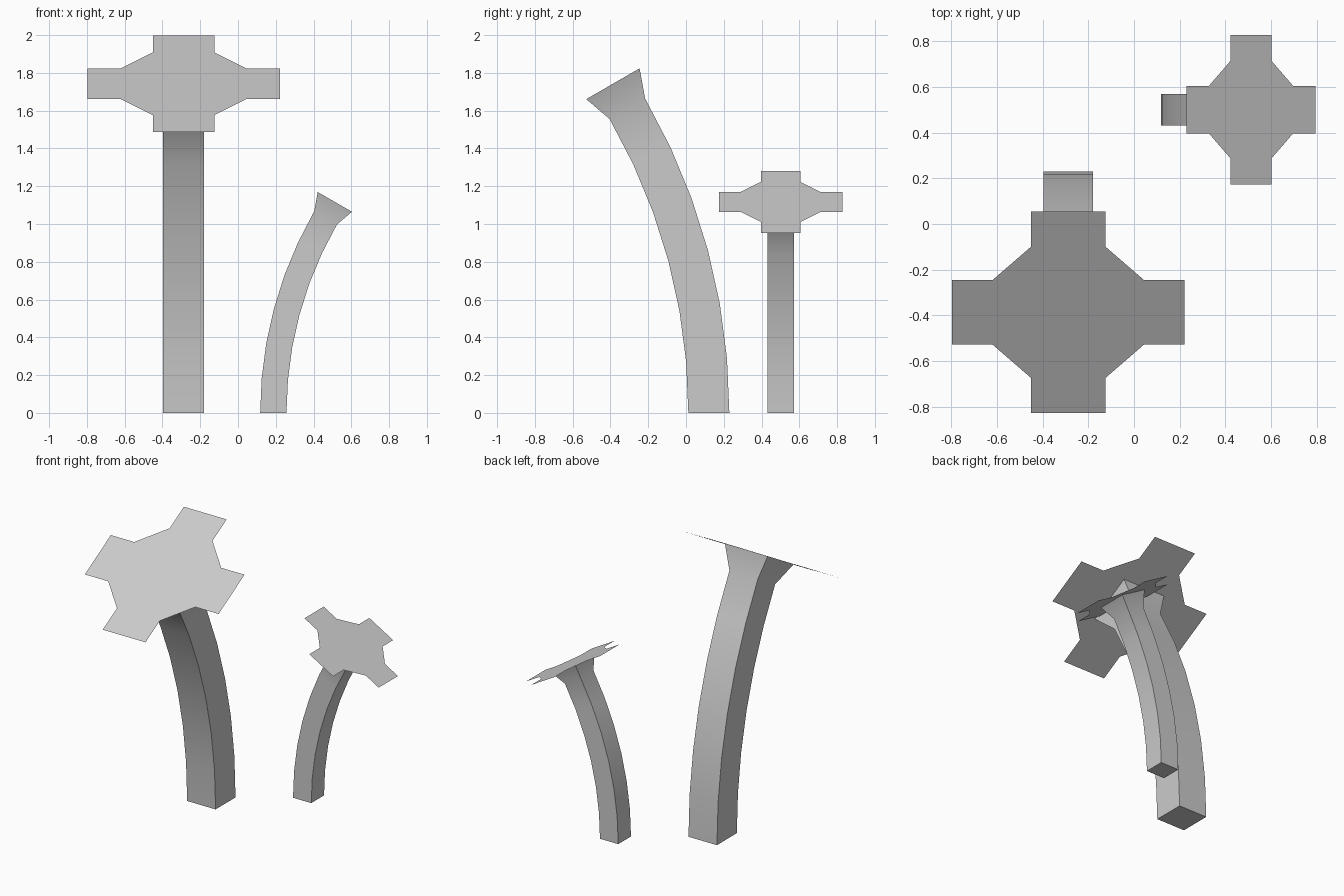
import bpy
import bmesh
from math import sin, cos, radians
from mathutils import Matrix, Vector

cube = bpy.data.objects.get("Cube")
if cube:
    bpy.data.objects.remove(cube, do_unlink=True)

grey = bpy.data.materials.new("plain grey")
grey.use_nodes = True
colour = (0.6, 0.6, 0.6, 1)
grey.diffuse_color = colour
grey.node_tree.nodes["Principled BSDF"].inputs["Base Color"].default_value = colour

BEND_RADIUS = 3.22
LEAN = radians(30)
STEPS = 6
STEM_HALF = 0.1085
CAP_HALF = 0.163    # half width of the cap arms and of the flared stem end
CAP_NOTCH = 0.332
CAP_REACH = 0.51
FLARE = 0.153


def frame(angle, extra=0.0):
    """Cross-section frame on the bent centre line, leaning towards -y."""
    centre = Vector((0, -BEND_RADIUS * (1 - cos(angle)), BEND_RADIUS * sin(angle)))
    centre += Vector((0, -sin(angle), cos(angle))) * extra
    return Matrix.Translation(centre) @ Matrix.Rotation(angle, 4, 'X')


def finish(name, bm, placement):
    mesh = bpy.data.meshes.new(name)
    bm.transform(placement)
    bm.to_mesh(mesh)
    bm.free()
    mesh.materials.append(grey)
    obj = bpy.data.objects.new(name, mesh)
    bpy.context.collection.objects.link(obj)
    bpy.ops.object.select_all(action='DESELECT')
    obj.select_set(True)
    bpy.context.view_layer.objects.active = obj
    bpy.ops.object.shade_smooth_by_angle(angle=radians(35))


def build_stem(name, placement):
    # Square sections swept along the bend, ending in a flare
    bm = bmesh.new()
    sections = [(frame(LEAN * i / STEPS), STEM_HALF) for i in range(STEPS + 1)]
    sections.append((frame(LEAN, FLARE), CAP_HALF))
    corners = [(-1, -1), (1, -1), (1, 1), (-1, 1)]
    rings = [[bm.verts.new(m @ Vector((x * h, y * h, 0))) for x, y in corners]
             for m, h in sections]
    for low, high in zip(rings, rings[1:]):
        for i in range(4):
            j = (i + 1) % 4
            bm.faces.new((low[i], low[j], high[j], high[i]))
    bm.faces.new(rings[0][::-1])
    finish(name, bm, placement)


def build_cap(name, placement):
    # Flat four-armed sheet: one arm repeated by quarter turns
    bm = bmesh.new()
    arm = [(CAP_NOTCH, -CAP_HALF), (CAP_REACH, -CAP_HALF),
           (CAP_REACH, CAP_HALF), (CAP_NOTCH, CAP_HALF)]
    seat = frame(LEAN, FLARE)
    outline = []
    for quarter in range(4):
        turn = Matrix.Rotation(radians(90 * quarter), 4, 'Z')
        outline += [bm.verts.new(seat @ turn @ Vector((x, y, 0))) for x, y in arm]
    bm.faces.new(outline)
    finish(name, bm, placement)


# Large plant leans forward, small plant leans to its left
plants = [("large", (-0.288, 0.121, 0), 0, 1.0),
          ("small", (0.187, 0.501, 0), 90, 0.641)]
for size, spot, heading, scale in plants:
    placement = (Matrix.Translation(spot)
                 @ Matrix.Rotation(radians(heading), 4, 'Z')
                 @ Matrix.Scale(scale, 4))
    build_stem(size + "_stem", placement)
    build_cap(size + "_cap", placement)
